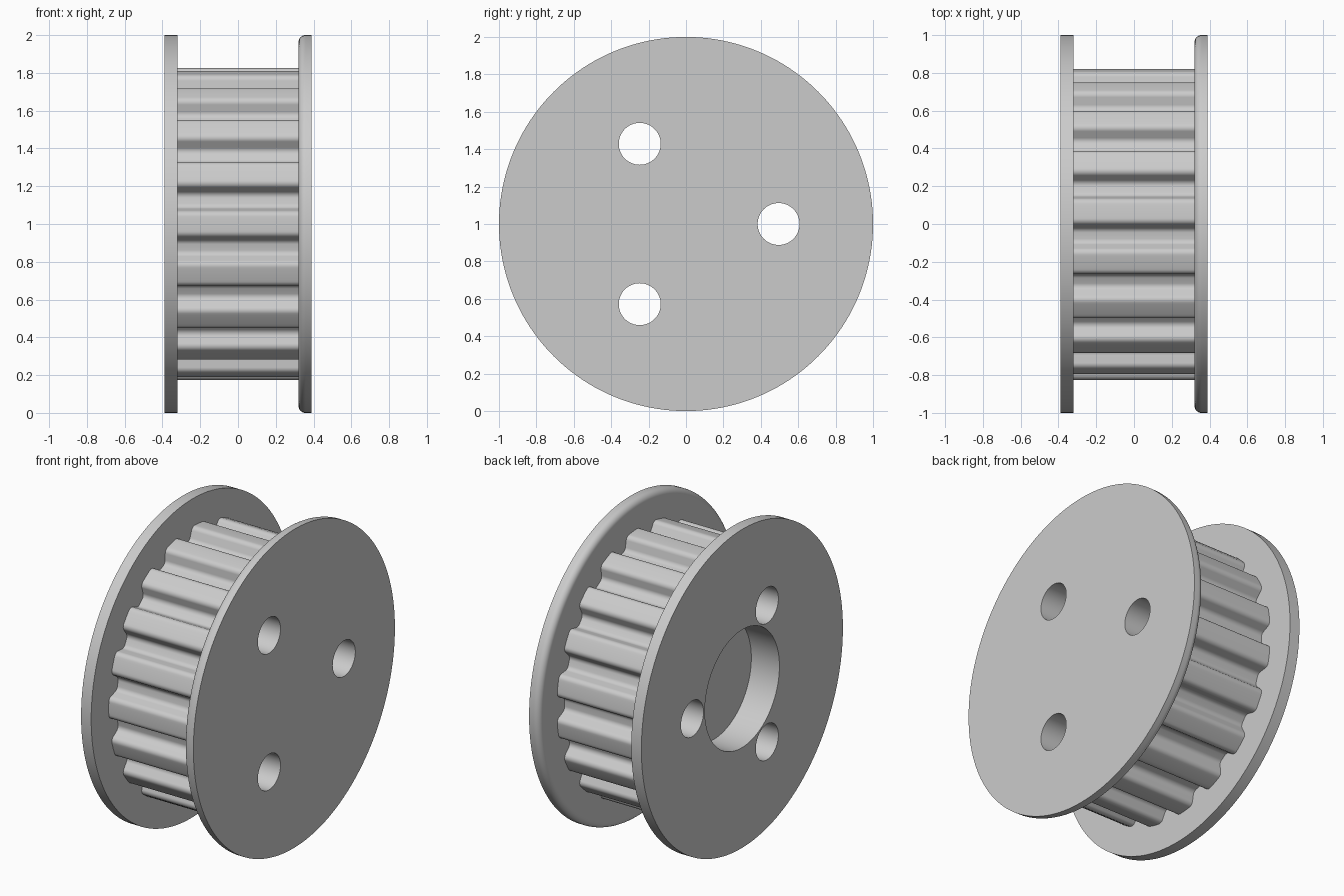
import bpy, bmesh
from math import sin, cos, tan, pi, radians, sqrt
from mathutils import Vector

cube = bpy.data.objects.get("Cube")
if cube:
    bpy.data.objects.remove(cube, do_unlink=True)

TEETH = 19
TIP_R = 0.826
HALF_W = 0.39      # half of the overall width
CORE_W = 0.32      # half of the toothed width
AXIS_Z = 1.0

grey = bpy.data.materials.new("plain_grey")
grey.use_nodes = True
grey.diffuse_color = (0.6, 0.6, 0.6, 1)
grey.node_tree.nodes["Principled BSDF"].inputs["Base Color"].default_value = (0.6, 0.6, 0.6, 1)


def circle(r, cy=0.0, cz=0.0, n=160):
    return [(cy + r * cos(2 * pi * i / n), cz + r * sin(2 * pi * i / n)) for i in range(n)]


def loft(name, sections):
    """Solid along x from (x, outline) sections with equal point counts."""
    bm = bmesh.new()
    rings = [[bm.verts.new((x, y, z + AXIS_Z)) for y, z in pts] for x, pts in sections]
    n = len(rings[0])
    for a, b in zip(rings, rings[1:]):
        for i in range(n):
            j = (i + 1) % n
            bm.faces.new((a[i], a[j], b[j], b[i]))
    bm.faces.new(rings[0])
    bm.faces.new(rings[-1])
    bmesh.ops.recalc_face_normals(bm, faces=bm.faces)
    mesh = bpy.data.meshes.new(name)
    bm.to_mesh(mesh)
    bm.free()
    mesh.materials.append(grey)
    obj = bpy.data.objects.new(name, mesh)
    bpy.context.collection.objects.link(obj)
    return obj


def fillet(before, corner, after, r, steps=6):
    a, b = (before - corner).normalized(), (after - corner).normalized()
    t = r * tan((pi - a.angle(b)) / 2)
    centre = corner + (a + b).normalized() * sqrt(r * r + t * t)
    start, end = corner + a * t - centre, corner + b * t - centre
    return [centre + start.lerp(end, i / steps).normalized() * r for i in range(steps + 1)]


def tooth_outline():
    """Trapezoidal grooves with rounded tips and roots."""
    pitch = 2 * pi / TEETH
    edge = radians(5.02)          # half angle of the groove mouth
    depth, rounding = 0.0766, 0.033
    mouth = Vector((TIP_R * sin(edge), TIP_R * cos(edge)))
    root = Vector((mouth.x - depth * tan(radians(25)), mouth.y - depth))
    land = [Vector((TIP_R * sin(a), TIP_R * cos(a)))
            for a in (pitch / 2, pitch / 2 - radians(2))]
    half = (fillet(Vector((0, root.y)), root, mouth, rounding)
            + fillet(root, mouth, land[1], rounding) + [land[1]])
    groove = [Vector((-p.x, p.y)) for p in reversed(half)] + half + [land[0]]
    out = []
    for k in range(TEETH):
        a = (k + 0.5) * pitch
        out += [(-p.y * cos(a) + p.x * sin(a), p.y * sin(a) + p.x * cos(a)) for p in groove]
    return out


# Toothed core between two flanges
core = loft("toothed_core", [(-CORE_W, tooth_outline()), (CORE_W, tooth_outline())])
plain_flange = loft("plain_flange", [(-HALF_W, circle(1)), (-CORE_W, circle(1))])

# Second flange has a rounded inner rim
rim = 0.038
arc = [i * pi / 16 for i in range(9)]
sections = [(CORE_W + rim * (1 - cos(a)), circle(1 - rim + rim * sin(a))) for a in arc]
rounded_flange = loft("rounded_flange", sections + [(HALF_W, circle(1))])

# Three through holes and a blind bore
cutters = []
for k in range(3):
    a = k * 2 * pi / 3
    ring = circle(0.112, 0.495 * cos(a), 0.495 * sin(a), 64)
    cutters.append(loft("hole_cutter", [(-0.6, ring), (0.6, ring)]))
bore = circle(0.37, n=96)
cutters.append(loft("bore_cutter", [(-0.6, bore), (-0.195, bore)]))

for obj in (core, plain_flange, rounded_flange):
    bpy.ops.object.select_all(action='DESELECT')
    obj.select_set(True)
    bpy.context.view_layer.objects.active = obj
    for cutter in cutters:
        if obj is rounded_flange and cutter is cutters[-1]:
            continue
        mod = obj.modifiers.new("cut", 'BOOLEAN')
        mod.operation, mod.solver, mod.object = 'DIFFERENCE', 'EXACT', cutter
        bpy.ops.object.modifier_apply(modifier=mod.name)
    bpy.ops.object.shade_smooth_by_angle(angle=radians(30))
    # Keep the end faces flat
    for face in obj.data.polygons:
        if abs(face.normal.x) > 0.999:
            face.use_smooth = False

for cutter in cutters:
    bpy.data.objects.remove(cutter, do_unlink=True)
